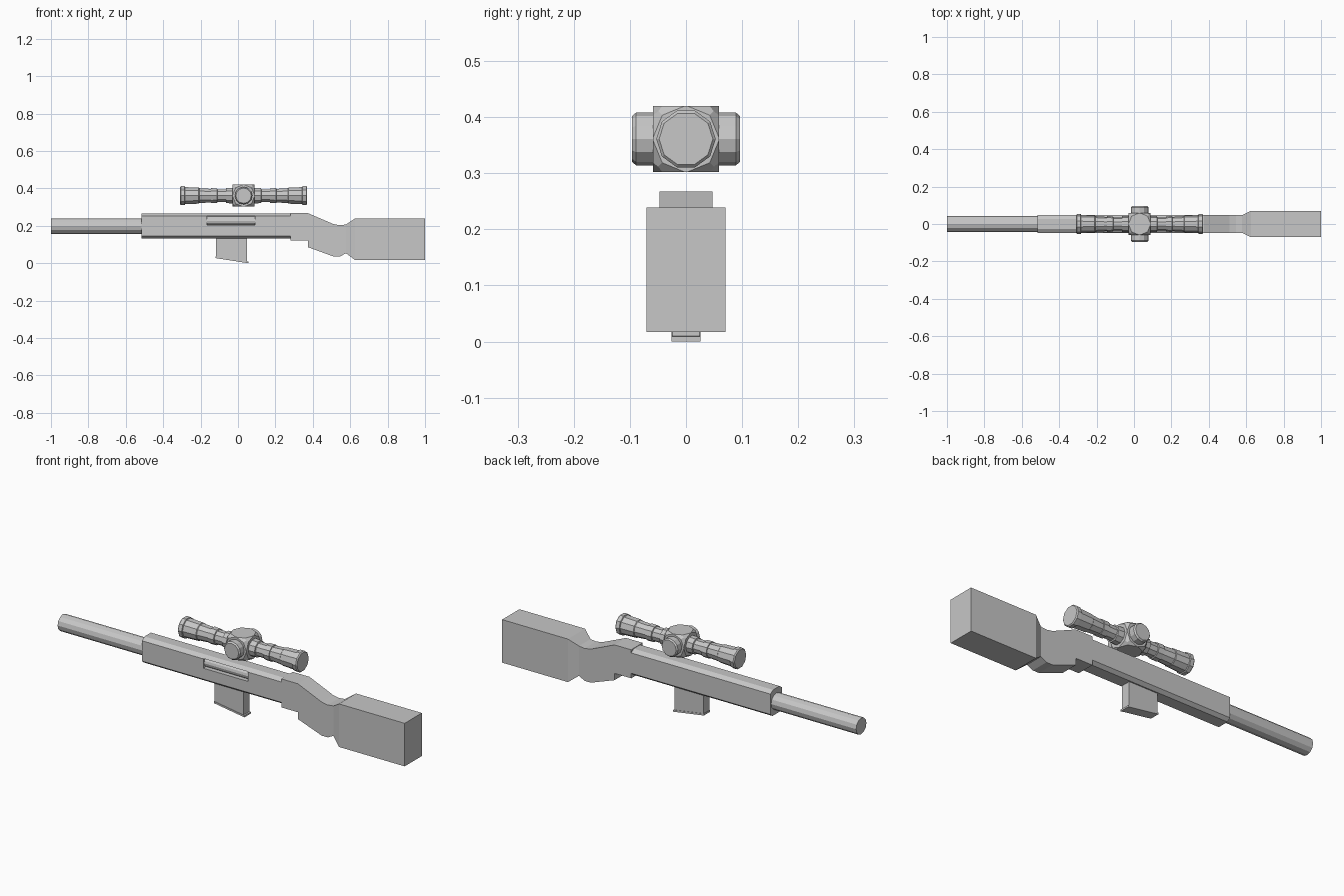
import bpy, bmesh, math
from mathutils import Matrix

cube = bpy.data.objects.get("Cube")
if cube:
    bpy.data.objects.remove(cube, do_unlink=True)

grey = bpy.data.materials.new("plain_grey")
grey.use_nodes = True
colour = (0.57, 0.57, 0.57, 1)
grey.diffuse_color = colour
grey.node_tree.nodes["Principled BSDF"].inputs["Base Color"].default_value = colour


def finish(name, bm):
    bmesh.ops.recalc_face_normals(bm, faces=bm.faces[:])
    mesh = bpy.data.meshes.new(name)
    bm.to_mesh(mesh)
    bm.free()
    mesh.materials.append(grey)
    obj = bpy.data.objects.new(name, mesh)
    bpy.context.collection.objects.link(obj)
    return obj


def loft(name, rings):
    """Skin a list of equally long point rings and cap both ends."""
    bm = bmesh.new()
    loops = [[bm.verts.new(p) for p in ring] for ring in rings]
    n = len(loops[0])
    for a, b in zip(loops, loops[1:]):
        for i in range(n):
            j = (i + 1) % n
            bm.faces.new((a[i], a[j], b[j], b[i]))
    bm.faces.new(loops[0])
    bm.faces.new(loops[-1])
    return finish(name, bm)


def lathe_x(name, profile, y, z, sides=12):
    """Round part along x from (x, radius) pairs."""
    turns = [2 * math.pi * i / sides for i in range(sides)]
    return loft(name, [[(x, y + r * math.cos(t), z + r * math.sin(t)) for t in turns]
                       for x, r in profile])


def box(name, x, y, z):
    """Box from (min, max) pairs."""
    return loft(name, [[(a, y[0], z[0]), (a, y[1], z[0]), (a, y[1], z[1]), (a, y[0], z[1])]
                       for a in x])


# Barrel
lathe_x("barrel", [(-1, 0.042), (-0.5, 0.042)], 0, 0.198)

# Receiver with chamfered long edges
half = [(0.03, 0.132), (0.047, 0.146), (0.047, 0.251), (0.026, 0.265)]
section = half + [(-y, z) for y, z in reversed(half)]
receiver = loft("receiver", [[(x, y, z) for y, z in section] for x in (-0.515, 0.285)])

# Ejection port cut into the front side, with the bolt inside
cutter = box("port_cutter", (-0.165, 0.09), (-0.1, -0.015), (0.203, 0.252))
cutter.hide_render = True
cutter.hide_viewport = True
cut = receiver.modifiers.new("port", "BOOLEAN")
cut.operation = "DIFFERENCE"
cut.solver = "EXACT"
cut.object = cutter
lathe_x("bolt", [(-0.165, 0.023), (0.09, 0.023)], -0.018, 0.226)

# Stock: stations of (x, bottom, top, half width)
stations = [(0.28, 0.12, 0.267, 0.047), (0.374, 0.12, 0.267, 0.047),
            (0.375, 0.085, 0.267, 0.047), (0.51, 0.036, 0.209, 0.047),
            (0.545, 0.036, 0.203, 0.047), (0.578, 0.053, 0.207, 0.047),
            (0.625, 0.017, 0.239, 0.07), (1, 0.017, 0.239, 0.07)]
loft("stock", [[(x, -w, b), (x, w, b), (x, w, t), (x, -w, t)] for x, b, t, w in stations])

# Magazine and its slanted base plate
side = [(-0.117, 0.15), (-0.117, 0.034), (0.048, 0.008), (0.048, 0.15)]
loft("magazine", [[(x, y, z) for x, z in side] for y in (-0.024, 0.024)])
base = [(-0.12, 0.036), (-0.12, 0.027), (0.055, 0), (0.055, 0.009)]
loft("magazine_base", [[(x, y, z) for x, z in base] for y in (-0.026, 0.026)])

# Scope: one tube profile mirrored about the turret
CX, CZ = 0.03, 0.361
tube = [(0.34, 0.048), (0.335, 0.053), (0.315, 0.053), (0.313, 0.048), (0.24, 0.045),
        (0.237, 0.042), (0.175, 0.038), (0.174, 0.042), (0.142, 0.041), (0.14, 0.036),
        (0.095, 0.036), (0.093, 0.042), (0.05, 0.044)]
profile = [(CX - d, r) for d, r in tube] + [(CX + d, r) for d, r in reversed(tube)]
lathe_x("scope_tube", profile, 0, CZ, 10)

# Turret block with rounded-off corners
bm = bmesh.new()
bmesh.ops.create_cube(bm, size=0.118, matrix=Matrix.Translation((CX, 0, CZ)))
bmesh.ops.bevel(bm, geom=bm.verts[:], offset=0.057, offset_type="OFFSET",
                segments=2, profile=0.5, affect="VERTICES")
finish("scope_turret", bm)

# Adjustment knobs on both sides
for name, s in (("scope_knob_front", -1), ("scope_knob_back", 1)):
    turns = [math.pi * i / 6 for i in range(12)]
    loft(name, [[(CX + r * math.cos(t), s * y, CZ + r * math.sin(t)) for t in turns]
                for y, r in ((0.05, 0.047), (0.089, 0.047), (0.096, 0.041))])
